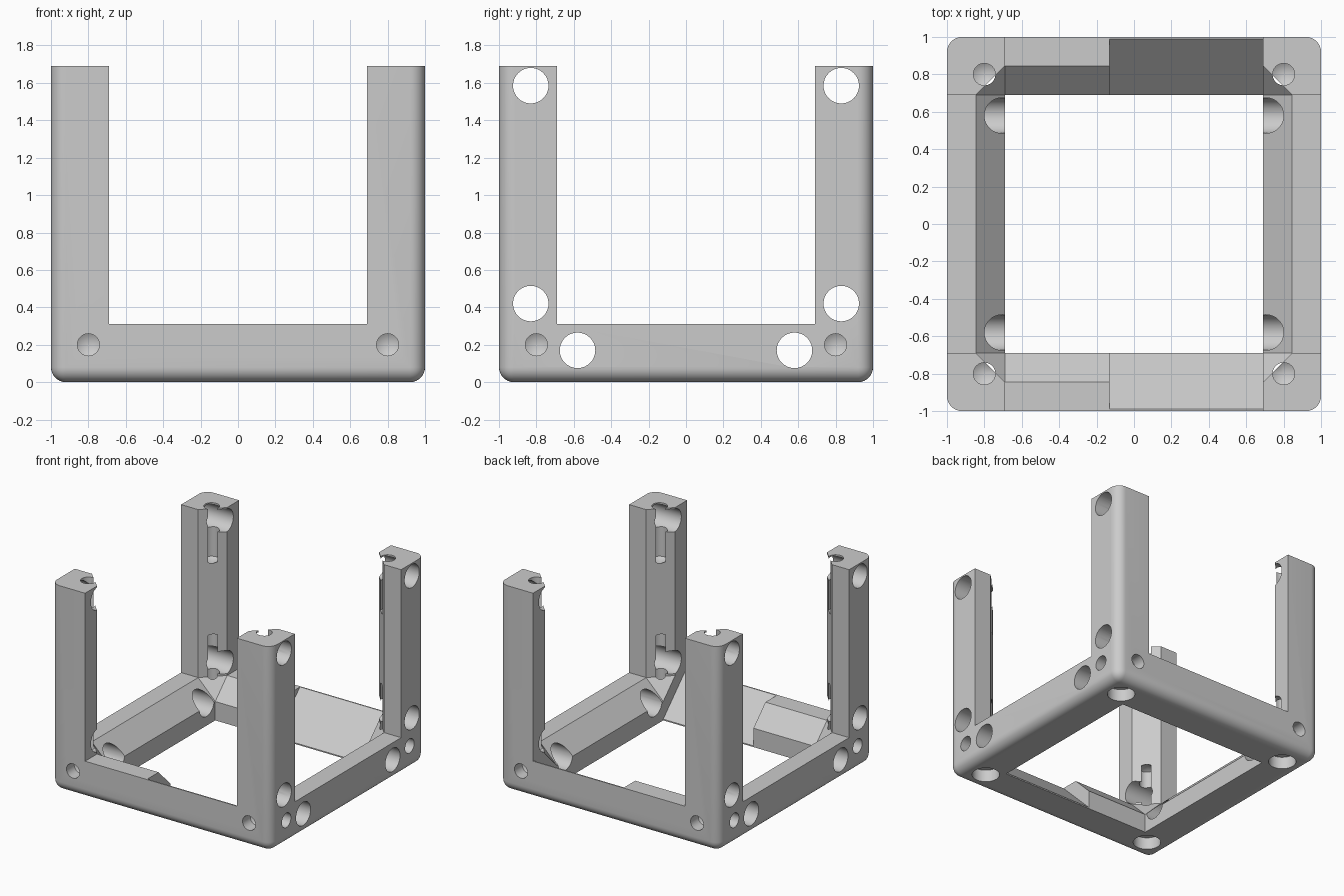
import bpy, bmesh, math
from mathutils import Vector

if "Cube" in bpy.data.objects:
    bpy.data.objects.remove(bpy.data.objects["Cube"])

INNER, TOP, RAIL, CHAMFER = 0.69, 1.69, 0.31, 0.155
SIGNS = (-1, 1)

grey = bpy.data.materials.new("light_grey")
grey.use_nodes = True
colour = (0.6, 0.6, 0.6, 1)
grey.diffuse_color = colour
grey.node_tree.nodes["Principled BSDF"].inputs["Base Color"].default_value = colour


def add_object(name, bm):
    mesh = bpy.data.meshes.new(name)
    bm.to_mesh(mesh)
    bm.free()
    ob = bpy.data.objects.new(name, mesh)
    bpy.context.collection.objects.link(ob)
    return ob


cutters = []


def cut_hull(points):
    """Convex cutter around a set of points."""
    bm = bmesh.new()
    for p in points:
        bm.verts.new(p)
    bmesh.ops.convex_hull(bm, input=bm.verts[:])
    bmesh.ops.dissolve_limit(bm, angle_limit=0.01, verts=bm.verts[:], edges=bm.edges[:])
    bmesh.ops.recalc_face_normals(bm, faces=bm.faces[:])
    ob = add_object("cutter", bm)
    ob.hide_render = True
    cutters.append(ob)


def cut_box(x, y, z):
    cut_hull([(a, b, c) for a in x for b in y for c in z])


def cut_bore(start, end, radius, tip=0.0):
    """Round bore with an optional drill point at its end."""
    start, end = Vector(start), Vector(end)
    axis = (end - start).normalized()
    turn = axis.to_track_quat("Z", "Y")
    ring = [turn @ Vector((radius * math.cos(k * math.tau / 32),
                           radius * math.sin(k * math.tau / 32), 0)) for k in range(32)]
    points = [c + r for c in (start, end) for r in ring]
    if tip:
        points.append(end + axis * tip)
    cut_hull(points)


# Outer block, rounded everywhere but at the top
bm = bmesh.new()
bmesh.ops.create_cube(bm, size=2)
for v in bm.verts:
    v.co.z = TOP if v.co.z > 0 else 0
edges = [e for e in bm.edges if min(v.co.z for v in e.verts) < 0.01]
bmesh.ops.bevel(bm, geom=edges, offset=0.08, segments=8, profile=0.5, affect="EDGES")
frame = add_object("corner_post_frame", bm)

# Chamfered cavity and the three square openings
wide = INNER + CHAMFER
cavity = [(sx * INNER, sy * INNER, RAIL - CHAMFER) for sx in SIGNS for sy in SIGNS]
for sx in SIGNS:
    for sy in SIGNS:
        for z in (RAIL, 2):
            cavity += [(sx * wide, sy * INNER, z), (sx * INNER, sy * wide, z)]
cut_hull(cavity)
span = (-INNER, INNER)
cut_box(span, span, (-1, 1))
cut_box((-2, 2), span, (RAIL, 2))
cut_box(span, (-2, 2), (RAIL, 2))

# Deep slopes on part of the front and back rails
for sy in SIGNS:
    cut_hull([(x, sy * y, z) for x in (-0.13, INNER)
              for y, z in ((0.99, RAIL), (0.99, 0.5), (0.6, 0.5), (0.6, -0.08))])

# Wide bores through the posts and side rails
for sx in SIGNS:
    for sy in SIGNS:
        for y, z in ((0.83, 1.585), (0.83, 0.42), (0.58, 0.17)):
            cut_bore((sx * 0.5, sy * y, z), (sx * 1.2, sy * y, z), 0.095)

# Screw bores at each corner: top, bottom, front or back, and side
for sx in SIGNS:
    for sy in SIGNS:
        x, y = sx * 0.8, sy * 0.8
        cut_bore((x, y, 2), (x, y, 1.25), 0.059, 0.035)
        cut_bore((x, y, -0.2), (x, y, 0.65), 0.059, 0.035)
        cut_bore((x, y, -0.2), (x, y, 0.1), 0.105)
        cut_bore((x, sy * 1.2, 0.2), (x, sy * 0.9, 0.2), 0.059, 0.035)
        cut_bore((sx * 1.2, y, 0.2), (sx * 0.9, y, 0.2), 0.059, 0.035)

# Carve the block and keep the result
for cutter in cutters:
    mod = frame.modifiers.new("carve", "BOOLEAN")
    mod.operation = "DIFFERENCE"
    mod.solver = "EXACT"
    mod.object = cutter
bpy.context.view_layer.update()
carved = bpy.data.meshes.new_from_object(
    frame.evaluated_get(bpy.context.evaluated_depsgraph_get()))
frame.modifiers.clear()
frame.data = carved
carved.name = frame.name
for cutter in cutters:
    bpy.data.objects.remove(cutter)

carved.materials.clear()
carved.materials.append(grey)
bpy.ops.object.select_all(action="DESELECT")
frame.select_set(True)
bpy.context.view_layer.objects.active = frame
bpy.ops.object.shade_smooth_by_angle(angle=math.radians(30))
